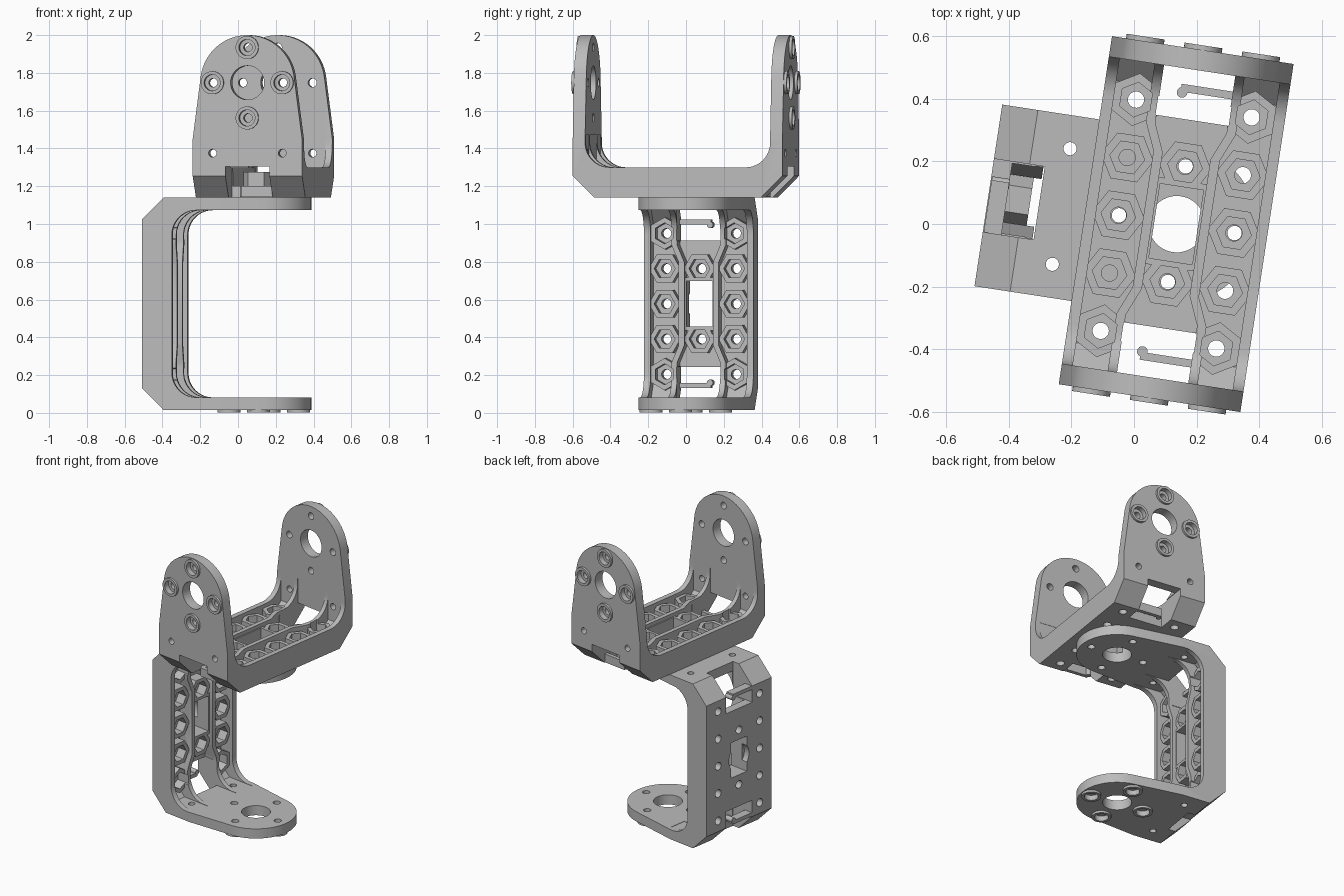
import bpy, bmesh
from math import sin, cos, pi, radians
from mathutils import Matrix, Vector

cube = bpy.data.objects.get("Cube")
if cube:
    bpy.data.objects.remove(cube, do_unlink=True)

grey = bpy.data.materials.new("bracket_grey")
grey.use_nodes = True
tone = (0.5, 0.5, 0.5, 1)
grey.diffuse_color = tone
grey.node_tree.nodes["Principled BSDF"].inputs["Base Color"].default_value = tone

# Bracket frame: x is width, y is length between arms, z rises from the base
HW, HL, TIP, ARM, FLOOR, RIM = 0.293, 0.5615, 0.86, 0.066, 0.06, 0.16
CHAM, FILLET, PITCH, HUB, R_TIP = 0.115, 0.13, 0.1865, 0.608, 0.252
BOSS, RIB = 0.135, 0.03


def prism(bm, points, axis, lo, hi):
    """Extrude a 2D polygon along an axis; points use the other two axes in order."""
    def place(p, d):
        c = list(p)
        c.insert("xyz".index(axis), d)
        return Vector(c)
    a = [bm.verts.new(place(p, lo)) for p in points]
    b = [bm.verts.new(place(p, hi)) for p in points]
    faces = [bm.faces.new(a), bm.faces.new(b[::-1])]
    for i in range(len(a)):
        j = (i + 1) % len(a)
        faces.append(bm.faces.new((a[j], a[i], b[i], b[j])))
    bmesh.ops.recalc_face_normals(bm, faces=faces)


def ngon(cx, cy, r, n, turn=0.0):
    return [(cx + r * cos(turn + 2 * pi * i / n), cy + r * sin(turn + 2 * pi * i / n))
            for i in range(n)]


def rect(x0, x1, y0, y1):
    return [(x0, y0), (x1, y0), (x1, y1), (x0, y1)]


def solid(name, *prisms):
    bm = bmesh.new()
    for p in prisms:
        prism(bm, *p)
    me = bpy.data.meshes.new(name)
    bm.to_mesh(me)
    bm.free()
    ob = bpy.data.objects.new(name, me)
    bpy.context.collection.objects.link(ob)
    return ob


def combine(target, tool, operation):
    """Apply a boolean and discard the tool."""
    mod = target.modifiers.new("cut", "BOOLEAN")
    mod.object, mod.operation, mod.solver = tool, operation, "EXACT"
    mod.use_self = True
    deps = bpy.context.evaluated_depsgraph_get()
    me = bpy.data.meshes.new_from_object(target.evaluated_get(deps))
    target.modifiers.clear()
    target.data = me
    bpy.data.objects.remove(tool, do_unlink=True)


def mirrored(half):
    return half + [(-u, v) for u, v in reversed(half)]


# U-shaped section with chamfered outer corners and filleted inner corners
inner = HL - ARM
arc = [(inner - FILLET + FILLET * cos(t), RIM + FILLET + FILLET * sin(t))
       for t in [-pi / 2 * i / 10 for i in range(11)]]
body = solid("upper_bracket", (mirrored(
    [(HL - CHAM, 0), (HL, CHAM), (HL, TIP + 0.1), (inner, TIP + 0.1)] + arc), "x", -HW, HW))

# Arm outline: straight sides tapering into a round tip
tip = [(R_TIP * cos(t), HUB + R_TIP * sin(t))
       for t in [radians(8 + 164 * i / 32) for i in range(33)]]
outline = [(-HW - 0.1, -0.1), (HW + 0.1, -0.1), (HW + 0.1, 0.31), (HW, 0.31)] \
    + tip + [(-HW, 0.31), (-HW - 0.1, 0.31)]
combine(body, solid("outline", (outline, "y", -1, 1)), "INTERSECT")

# Channels between rims and the two bent ribs
IN, OUT, Y0, Y1, YE = 0.092, 0.13, 0.22, 0.31, 0.6
h = RIB / 2
bend = [(OUT, -YE), (OUT, -Y1), (IN, -Y0), (IN, Y0), (OUT, Y1), (OUT, YE)]
middle = [(x - h, y) for x, y in bend]
middle += [(-x, y) for x, y in reversed(middle)]
side = [(x + h, y) for x, y in bend] + [(HW - 0.035, YE), (HW - 0.035, -YE)]
channels = solid("channels", (middle, "z", 0, 0.4), (side, "z", 0, 0.4),
                 ([(-x, y) for x, y in side], "z", 0, 0.4))
ye = inner + 0.002
section = mirrored([(ye - 0.075, FLOOR), (ye, FLOOR + 0.075), (ye, 0.33)])
combine(channels, solid("section", (section, "x", -1, 1)), "INTERSECT")
combine(body, channels, "DIFFERENCE")

# Hexagonal nut seats on the floor and the frame of the middle window
seats = [(s * PITCH, i * PITCH) for s in (-1, 1) for i in range(-2, 3)]
seats += [(0, -PITCH), (0, PITCH)]


def turn(y):
    return pi / 2 if abs(y) > 0.3 else 0


for x, y in seats:
    r = 0.085
    combine(body, solid("seat", (ngon(x, y, r, 6, turn(y)), "z", 0.03, BOSS)), "UNION")
combine(body, solid("frame", (rect(-0.085, 0.085, -0.14, 0.14), "z", 0.03, BOSS)), "UNION")

# Raised screw collars on the outer faces of both arms
screws = [(PITCH * cos(a), HUB + PITCH * sin(a)) for a in (0, pi / 2, pi, 3 * pi / 2)]
for s in (-1, 1):
    collars = [(ngon(x, z, 0.061, 32), "y", *sorted((s * (HL - 0.02), s * (HL + 0.015))))
               for x, z in screws]
    combine(body, solid("collars", *collars), "UNION")
    bores = [(ngon(x, z, 0.043, 32), "y", *sorted((s * (HL - 0.02), s * (HL + 0.1))))
             for x, z in screws]
    combine(body, solid("bores", *bores), "DIFFERENCE")

# Nut pockets, screw holes, hub holes and the middle window
combine(body, solid("pockets", *[(ngon(x, y, 0.056, 6, turn(y)), "z", 0.07, 0.3)
                                 for x, y in seats]), "DIFFERENCE")
combine(body, solid("floor_holes", *[(ngon(x, y, 0.026, 24), "z", -0.1, 0.3)
                                     for x, y in seats]), "DIFFERENCE")
arm_holes = [(ngon(x, z, 0.023, 24), "y", -1, 1) for x, z in screws]
arm_holes += [(ngon(s * PITCH, 0.235, 0.021, 24), "y", -1, 1) for s in (-1, 1)]
arm_holes.append((ngon(0, HUB, 0.09, 48), "y", -1, 1))
combine(body, solid("arm_holes", *arm_holes), "DIFFERENCE")
combine(body, solid("window", (rect(-0.07, 0.07, -0.12, 0.12), "z", -0.1, 0.3)), "DIFFERENCE")
combine(body, solid("hub_recess", (ngon(0, 0, 0.09, 40), "z", -0.1, 0.04)), "DIFFERENCE")

# Cable windows through the chamfers, each with a hooked retaining bar
for s in (-1, 1):
    cut = rect(-0.118, 0.118, *sorted((s * 0.335, s * 0.7)))
    combine(body, solid("cable_window", (cut, "z", -0.1, 0.164)), "DIFFERENCE")
    bar = rect(-0.05, 0.125, *sorted((s * 0.42, s * 0.445)))
    combine(body, solid("hook_bar", (bar, "z", 0.003, 0.06)), "UNION")
    knob = ngon(-0.045, s * 0.418, 0.017, 16)
    combine(body, solid("hook_end", (knob, "z", 0.003, 0.061)), "UNION")

body.data.materials.clear()
body.data.materials.append(grey)
for poly in body.data.polygons:
    poly.material_index = 0

# Second bracket lies on its side, its upper arm bolted under the first base
lower = bpy.data.objects.new("lower_bracket", body.data.copy())
bpy.context.collection.objects.link(lower)
yaw = Matrix.Rotation(radians(-8.7), 4, "Z")
on_side = Matrix(((0, 0, 1, 0), (-1, 0, 0, 0), (0, -1, 0, 0), (0, 0, 0, 1)))
body.matrix_world = yaw @ Matrix.Translation((0.133, 0.02, 1.14))
lower.matrix_world = yaw @ Matrix.Translation((-0.473, 0.02, 0.5775)) @ on_side

bpy.ops.object.select_all(action="DESELECT")
for ob in (body, lower):
    ob.select_set(True)
bpy.context.view_layer.objects.active = body
bpy.ops.object.shade_smooth_by_angle(angle=radians(30))
